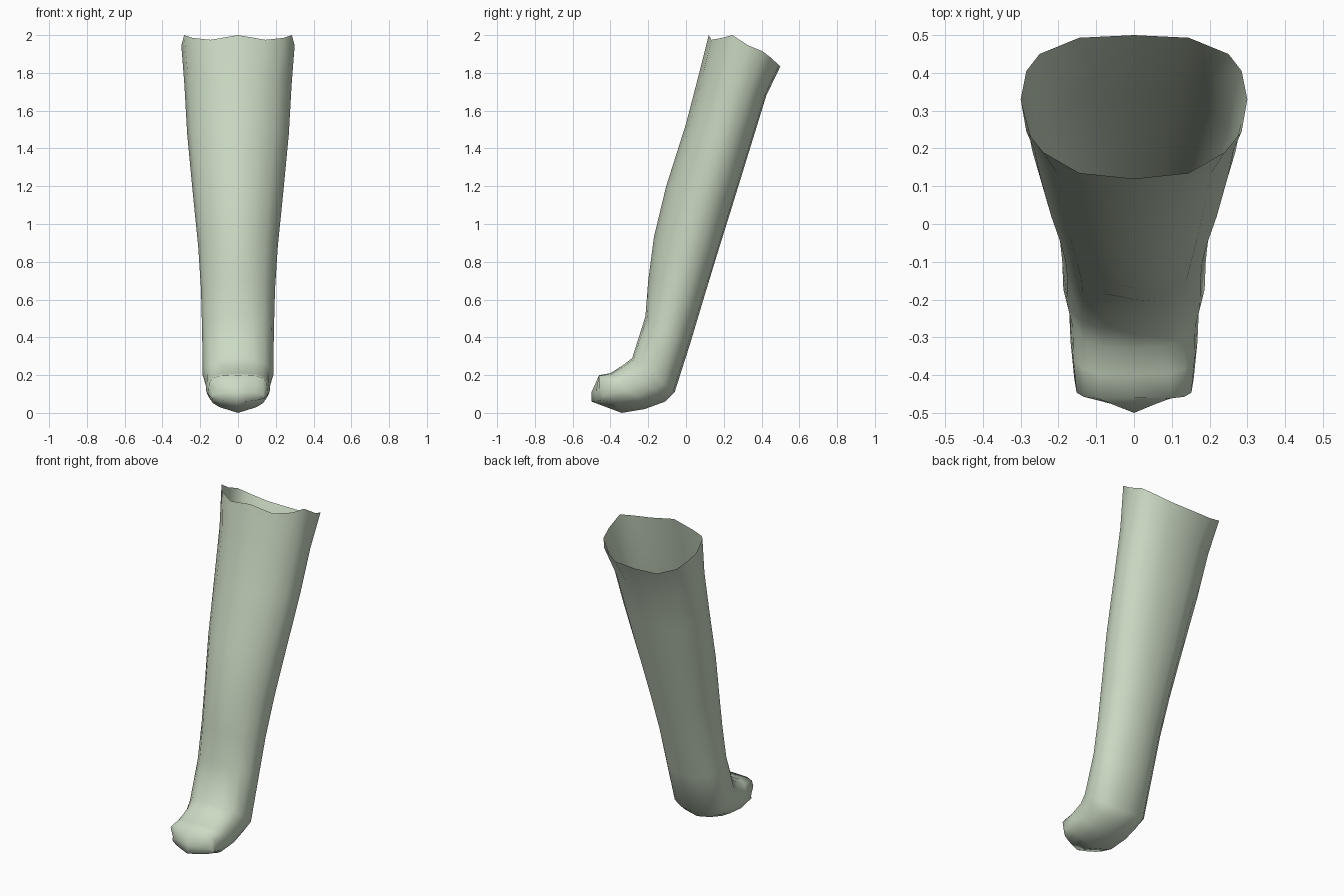
import bpy, bmesh
from math import sin, cos, pi, copysign

if "Cube" in bpy.data.objects:
    bpy.data.objects.remove(bpy.data.objects["Cube"])

N = 16


def spow(v, e):
    return copysign(abs(v) ** e, v) if abs(v) > 1e-6 else 0.0


def ring(yf, zf, yb, zb, w, e, v=0.0, push=0.0):
    """Rounded cross-section between a front point and a back point.
    v lifts the underside toward the sides, push moves the sides forward."""
    pts = []
    for i in range(N):
        a = 2 * pi * i / N
        x, t = w * spow(sin(a), e), spow(cos(a), e)
        y = (yf + yb) / 2 + (yf - yb) / 2 * t - push * abs(sin(a))
        z = (zf + zb) / 2 + (zf - zb) / 2 * t
        if t < -0.2:
            z += v * abs(x)
        pts.append((x, y, z))
    return pts


# uneven open rim, front to back along one half
half = [(0, .12, 2.0), (.145, .135, 1.975), (.24, .19, 1.985),
        (.285, .245, 2.0), (.30, .33, 1.945), (.285, .405, 1.915),
        (.25, .45, 1.88), (.145, .493, 1.84), (0, .5, 1.835)]
rings = [half + [(-x, y, z) for x, y, z in half[-2:0:-1]]]

# leg and foot: front y, z, back y, z, half width, roundness, lift, push
for s in [(.07, 1.80, .425, 1.68, .284, .95, 0, -.02),
          (.00, 1.53, .345, 1.42, .269, 1, 0, -.02),
          (-.105, 1.20, .24, 1.08, .237, 1, 0, -.02),
          (-.17, .93, .165, .84, .211, 1, 0, -.02),
          (-.20, .70, .095, .61, .196, 1, 0, -.01),
          (-.215, .51, .02, .36, .190, .95),
          (-.285, .29, -.06, .11, .187, .85),
          (-.33, .255, -.11, .06, .172, .75, .1),
          (-.40, .21, -.22, .02, .168, .6, .2),
          (-.46, .20, -.34, .0, .158, .5, .27, .01),
          (-.50, .11, -.50, .06, .145, 1, 0, -.06)]:
    rings.append(ring(*s))

# loft the rings and close the toe
bm = bmesh.new()
vs = [[bm.verts.new(p) for p in r] for r in rings]
for a, b in zip(vs, vs[1:]):
    for i in range(N):
        j = (i + 1) % N
        bm.faces.new((a[i], a[j], b[j], b[i]))
# toe cap as strips across its height
toe = vs[-1]
cap = []
for i in range(N // 4):
    for s in (1, -1):
        q = [toe[s * i], toe[s * (i + 1)],
             toe[s * (N // 2 - i - 1)], toe[s * (N // 2 - i)]]
        cap.append(bm.faces.new(list(dict.fromkeys(q))))
bmesh.ops.recalc_face_normals(bm, faces=bm.faces)
# make sure the open shell faces outward: the toe cap looks to -y
bm.normal_update()
if cap[0].normal.y > 0:
    bmesh.ops.reverse_faces(bm, faces=bm.faces)
for f in bm.faces:
    f.smooth = True
me = bpy.data.meshes.new("leg_with_foot")
bm.to_mesh(me)
bm.free()
ob = bpy.data.objects.new("leg_with_foot", me)
bpy.context.collection.objects.link(ob)

# pale green surface
mat = bpy.data.materials.new("pale_green")
mat.diffuse_color = (.60, .70, .55, 1)
mat.use_nodes = True
mat.node_tree.nodes["Principled BSDF"].inputs["Base Color"].default_value = mat.diffuse_color
me.materials.append(mat)
